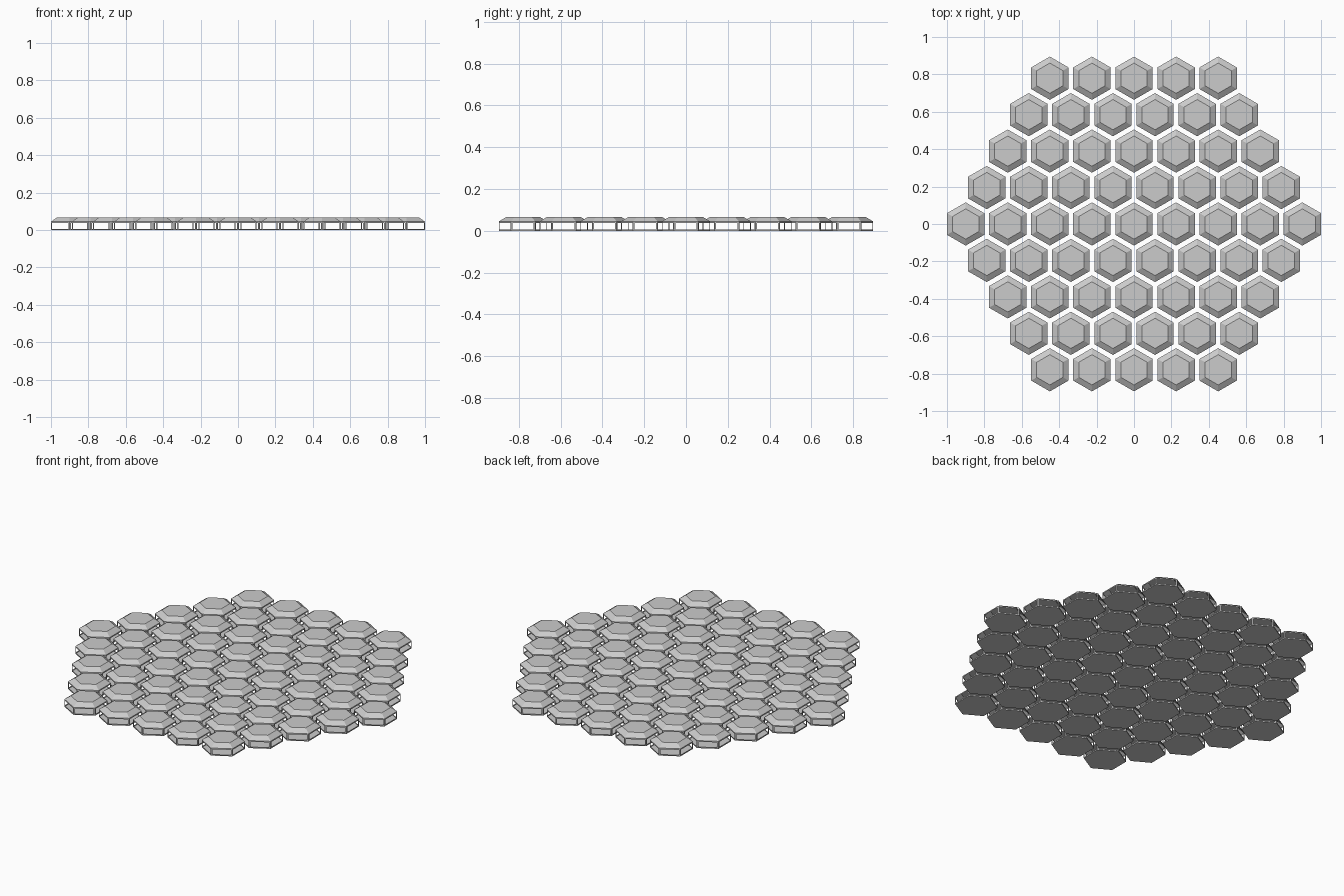
import bpy, bmesh, math

cube = bpy.data.objects.get("Cube")
if cube:
    bpy.data.objects.remove(cube, do_unlink=True)

PITCH = 0.225            # distance between neighbouring tiles
RINGS = 4                # rings around the central tile
APOTHEM = 0.1
TOP_APOTHEM = 0.07
WALL_HEIGHT = 0.045
HEIGHT = 0.066
FRAME = 0.01             # border around each side opening

grey = bpy.data.materials.new("light grey")
grey.use_nodes = True
colour = (0.6, 0.6, 0.6, 1)
grey.diffuse_color = colour
grey.node_tree.nodes["Principled BSDF"].inputs["Base Color"].default_value = colour


def hexagon(bm, apothem, z):
    r = apothem / math.cos(math.pi / 6)
    angles = [math.radians(30 + 60 * i) for i in range(6)]
    return [bm.verts.new((r * math.cos(a), r * math.sin(a), z)) for a in angles]


def build_tile_mesh():
    """Hollow hexagonal tile with a sloped rim and an opening in every side."""
    bm = bmesh.new()
    rings = [hexagon(bm, APOTHEM, 0), hexagon(bm, APOTHEM, WALL_HEIGHT),
             hexagon(bm, TOP_APOTHEM, HEIGHT)]
    bm.faces.new(rings[0][::-1])
    bm.faces.new(rings[2])
    walls = []
    for low, high in zip(rings, rings[1:]):
        for i in range(6):
            j = (i + 1) % 6
            walls.append(bm.faces.new((low[i], low[j], high[j], high[i])))
    # Frame the vertical walls and open their centres
    sides = walls[:6]
    bm.normal_update()
    bmesh.ops.inset_individual(bm, faces=sides, thickness=FRAME)
    bmesh.ops.delete(bm, geom=sides, context='FACES')
    mesh = bpy.data.meshes.new("hex_tile")
    bm.to_mesh(mesh)
    bm.free()
    mesh.materials.append(grey)
    return mesh


# Lay the tiles out as a large hexagon
tile_mesh = build_tile_mesh()
for row in range(-RINGS, RINGS + 1):
    count = 2 * RINGS + 1 - abs(row)
    for i in range(count):
        tile = bpy.data.objects.new(f"hex_tile_row{row + RINGS}_{i}", tile_mesh)
        tile.location = ((i - (count - 1) / 2) * PITCH,
                         row * PITCH * math.sin(math.pi / 3), 0)
        bpy.context.collection.objects.link(tile)
